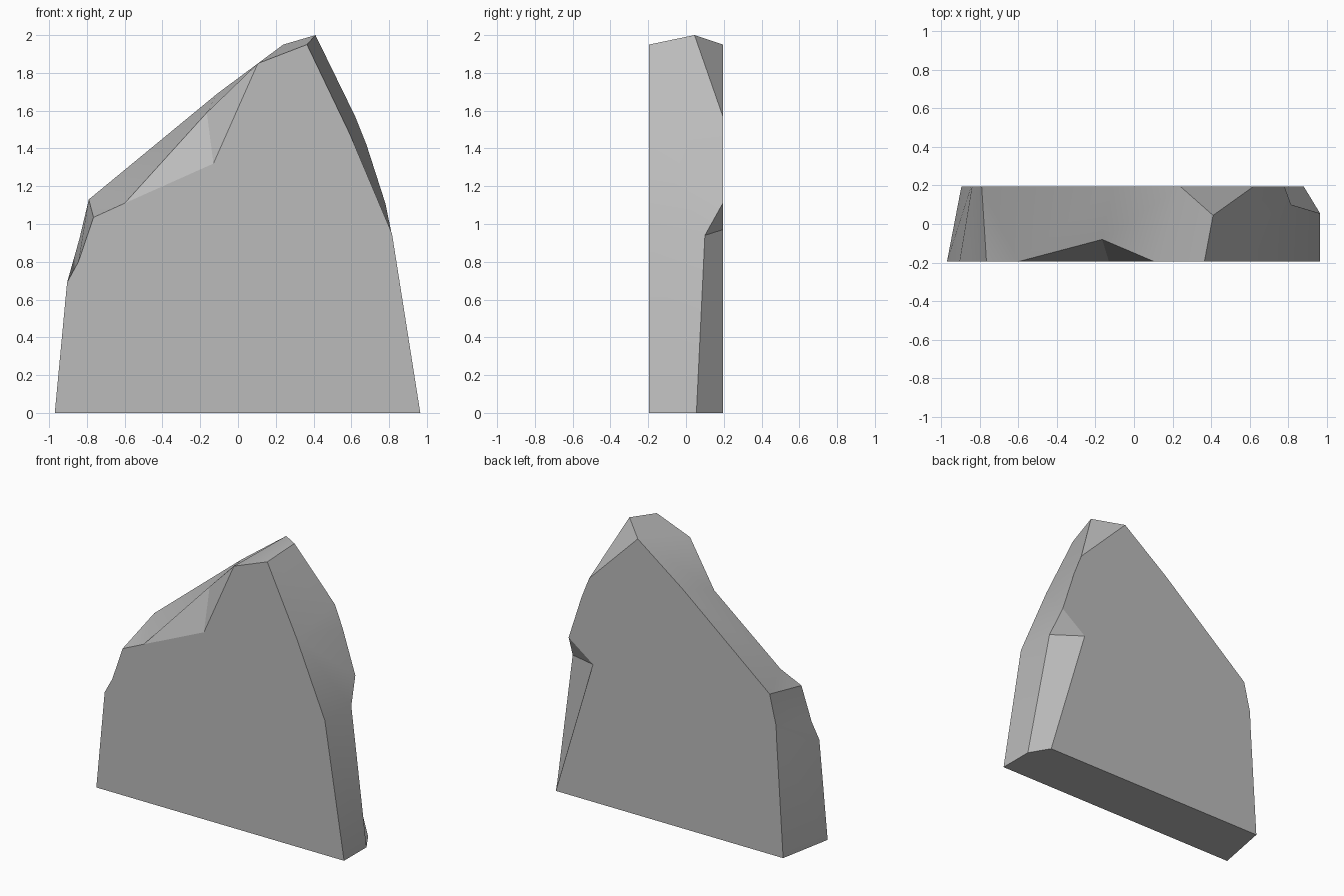
import bpy
import bmesh
from math import radians

default_cube = bpy.data.objects.get("Cube")
if default_cube:
    bpy.data.objects.remove(default_cube, do_unlink=True)

HALF_DEPTH = 0.195
CREASE_ANGLE = radians(30)

# Stone colour
stone = bpy.data.materials.new("stone grey")
stone.use_nodes = True
colour = (0.5, 0.5, 0.5, 1.0)
stone.diffuse_color = colour
stone.node_tree.nodes["Principled BSDF"].inputs["Base Color"].default_value = colour

bm = bmesh.new()


def outline(points, y):
    """Make the vertices of one flat side of the slab from (x, z) points."""
    return [bm.verts.new((x, y, z)) for x, z in points]


def add_faces(corner_lists, smooth):
    for corners in corner_lists:
        face = bm.faces.new(corners)
        face.smooth = smooth


# Front outline, clockwise from the lower left, with a notch for the chip
front = outline([(-.97, 0), (-.905, .69), (-.845, .8), (-.765, 1.035),
                 (-.6, 1.11), (-.13, 1.32), (.105, 1.85), (.365, 1.95),
                 (.595, 1.47), (.815, .95), (.965, 0)], -HALF_DEPTH)
(foot, ledge_low, ledge_high, shoulder, chip_left, chip_base,
 chip_right, crest, slope, hip, toe) = front

# Back outline, in the same order, with a notch for the lower chip
back = outline([(-.895, 0), (-.845, .81), (-.84, .92), (-.79, 1.13),
                (-.11, 1.69), (.24, 1.95), (.62, 1.57), (.68, 1.42),
                (.78, 1.11), (.59, .97), (.88, 0)], HALF_DEPTH)
(back_foot, back_low, back_high, back_shoulder, back_ridge, back_crest,
 back_slope, back_bend, back_hip, back_chip, back_toe) = back

# Corners that lie between the two flat sides
ridge = bm.verts.new((-.165, -.08, 1.59))
peak = bm.verts.new((.41, .045, 2))
side_hip = bm.verts.new((.815, .1, .94))
side_toe = bm.verts.new((.965, .055, 0))

# Flat front, back and underside
add_faces([front, back, (foot, toe, side_toe, back_toe, back_foot)], False)

# Chipped facets: front edge, top corner and lower back edge
add_faces([
    (chip_left, chip_base, ridge),
    (chip_base, chip_right, ridge),
    (peak, back_slope, back_crest),
    (side_toe, back_toe, back_chip, side_hip),
    (side_hip, back_chip, back_hip),
], False)

# Worn rim around the slab
add_faces([
    (foot, ledge_low, back_low, back_foot),
    (ledge_low, ledge_high, back_high, back_low),
    (ledge_high, shoulder, back_shoulder, back_high),
    (shoulder, chip_left, back_shoulder),
    (chip_left, ridge, back_ridge, back_shoulder),
    (ridge, chip_right, back_crest, back_ridge),
    (chip_right, crest, peak, back_crest),
    (crest, slope, back_slope, peak),
    (slope, back_bend, back_slope),
    (slope, back_hip, back_bend),
    (slope, hip, side_hip, back_hip),
    (hip, toe, side_toe, side_hip),
], True)

bmesh.ops.recalc_face_normals(bm, faces=bm.faces[:])
for edge in bm.edges:
    edge.smooth = edge.calc_face_angle(0) < CREASE_ANGLE

mesh = bpy.data.meshes.new("rock_slab")
bm.to_mesh(mesh)
bm.free()
mesh.materials.append(stone)
slab = bpy.data.objects.new("rock_slab", mesh)
bpy.context.collection.objects.link(slab)
